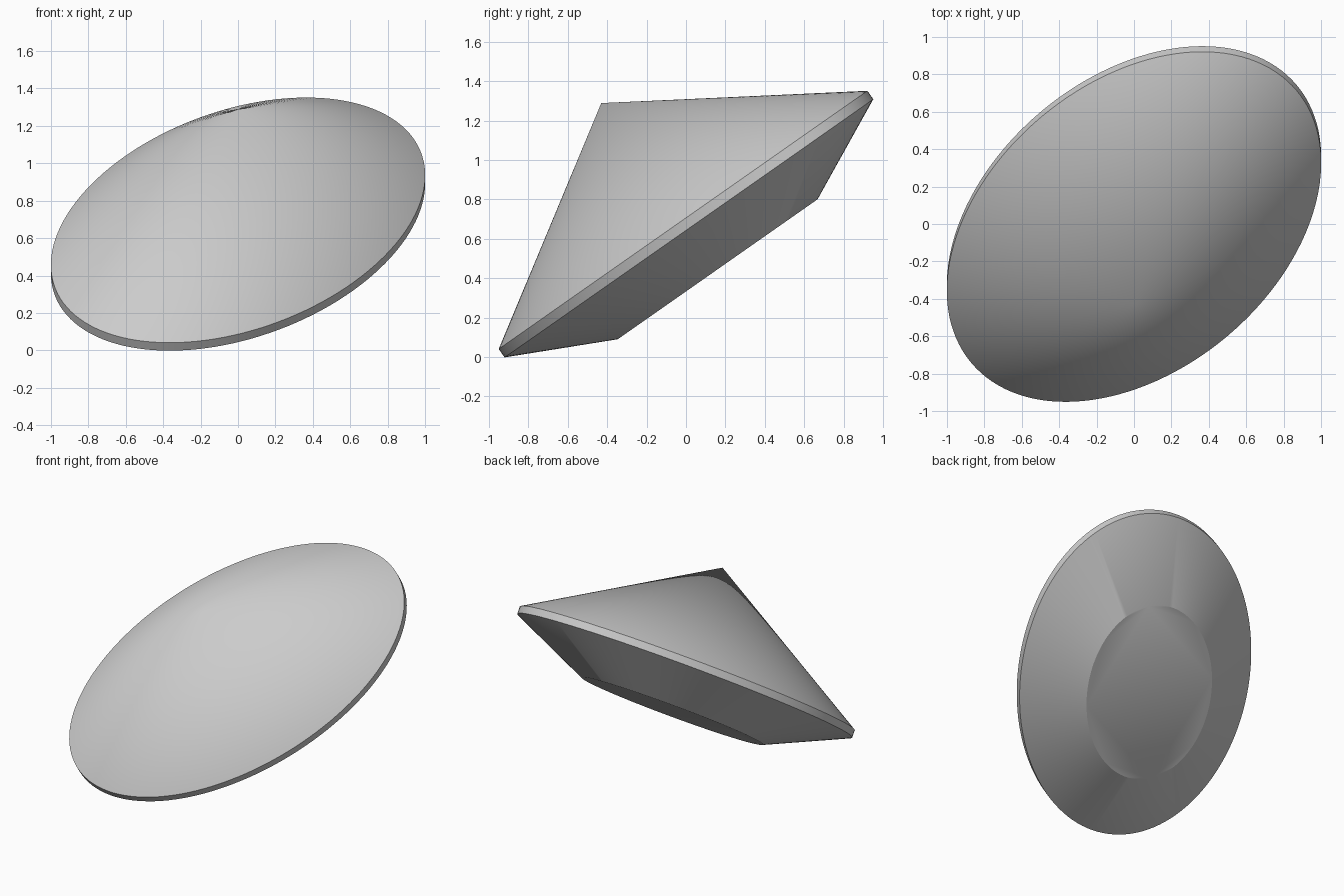
import bpy, bmesh
from math import sin, cos, tau, radians
from mathutils import Matrix

if "Cube" in bpy.data.objects:
    bpy.data.objects.remove(bpy.data.objects["Cube"])

SEG = 128
MAJOR, MINOR = 1.264, 0.842

# Profile as (radius factor, height): small flat base, thin rim, pointed top
profile = [(0.542, -0.28), (1.0, -0.026), (1.0, 0.026)]
APEX = 0.75

bm = bmesh.new()
rings = [[bm.verts.new((MAJOR * r * cos(tau * i / SEG), MINOR * r * sin(tau * i / SEG), z))
          for i in range(SEG)] for r, z in profile]
tip = bm.verts.new((0, 0, APEX))

# Flat base
bm.faces.new(reversed(rings[0]))
# Tapered underside and rim band
for a, b in zip(rings, rings[1:]):
    for i in range(SEG):
        j = (i + 1) % SEG
        bm.faces.new((a[i], a[j], b[j], b[i]))
# Conical top
for i in range(SEG):
    bm.faces.new((rings[-1][i], rings[-1][(i + 1) % SEG], tip))

# Turn the oval in its plane, then tilt the whole body
bm.transform(Matrix.Translation((0, 0, 0.675))
             @ Matrix.Rotation(radians(35), 4, 'X')
             @ Matrix.Rotation(radians(55), 4, 'Z'))

mesh = bpy.data.meshes.new("tilted_oval_gem")
bm.to_mesh(mesh)
bm.free()
gem = bpy.data.objects.new("tilted_oval_gem", mesh)
bpy.context.collection.objects.link(gem)

# Smooth sides with crisp rim edges
bpy.context.view_layer.objects.active = gem
gem.select_set(True)
bpy.ops.object.shade_smooth_by_angle(angle=radians(25))
